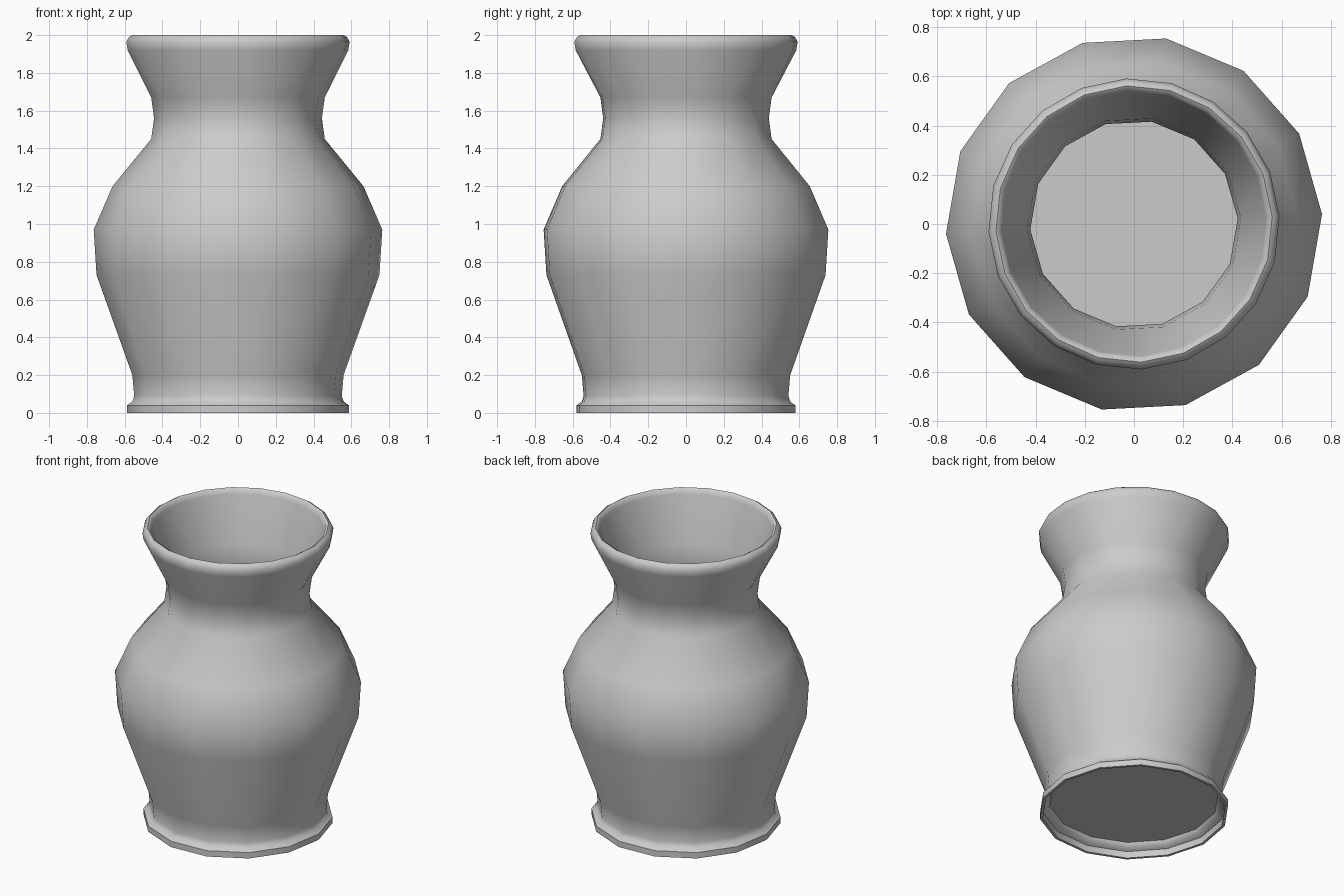
import bpy, bmesh, math

if "Cube" in bpy.data.objects:
    bpy.data.objects.remove(bpy.data.objects["Cube"])


def stitch(bm, a, b):
    # Zip two rings of possibly different counts into one band
    na, nb, i, j = len(a), len(b), 0, 0
    if na == nb:
        for k in range(na):
            bm.faces.new((a[k], a[(k + 1) % na], b[(k + 1) % na], b[k]))
        return
    while i < na or j < nb:
        if j >= nb or (i < na and (i + 1) / na <= (j + 1) / nb):
            bm.faces.new((a[i % na], a[(i + 1) % na], b[j % nb]))
            i += 1
        else:
            bm.faces.new((a[i % na], b[(j + 1) % nb], b[j % nb]))
            j += 1


def lathe(name, profile, angle=50):
    # Revolve (radius, height, sides) points and cap both ends
    bm = bmesh.new()
    rings = []
    for r, z, n in profile:
        rings.append([bm.verts.new((r * math.cos(t), r * math.sin(t), z))
                      for t in (math.radians(3) + 2 * math.pi * k / n for k in range(n))])
    for a, b in zip(rings, rings[1:]):
        stitch(bm, a, b)
    bm.faces.new(rings[0])
    bm.faces.new(rings[-1])
    bmesh.ops.recalc_face_normals(bm, faces=bm.faces)
    mesh = bpy.data.meshes.new(name)
    bm.to_mesh(mesh)
    bm.free()
    ob = bpy.data.objects.new(name, mesh)
    bpy.context.collection.objects.link(ob)
    bpy.ops.object.select_all(action='DESELECT')
    ob.select_set(True)
    bpy.context.view_layer.objects.active = ob
    bpy.ops.object.shade_smooth_by_angle(angle=math.radians(angle))
    return ob


B, R = 14, 20   # sides of the body and of the rim

# Recessed underside and flared foot
foot = [(0.525, 0.085, B), (0.535, 0.06, B), (0.57, 0.045, B), (0.57, 0.0, B),
        (0.588, 0.0, B), (0.588, 0.04, B), (0.56, 0.06, B), (0.55, 0.09, B)]
# Outer wall from foot to neck
outer = [(0.56, 0.2, B), (0.75, 0.73, B), (0.765, 0.97, B), (0.665, 1.2, B),
         (0.46, 1.45, B), (0.445, 1.56, B), (0.46, 1.67, B)]
# Rolled rim
rim = [(0.585, 1.92, R), (0.592, 1.965, R), (0.578, 1.99, R), (0.562, 2.0, R),
       (0.545, 1.99, R), (0.538, 1.965, R)]
# Inner wall down to the floor
inner = [(0.435, 1.67, B), (0.422, 1.56, B), (0.435, 1.45, B), (0.64, 1.19, B),
         (0.74, 0.97, B), (0.727, 0.73, B), (0.535, 0.2, B), (0.52, 0.1, B)]

lathe("vase", foot + outer + rim + inner)
